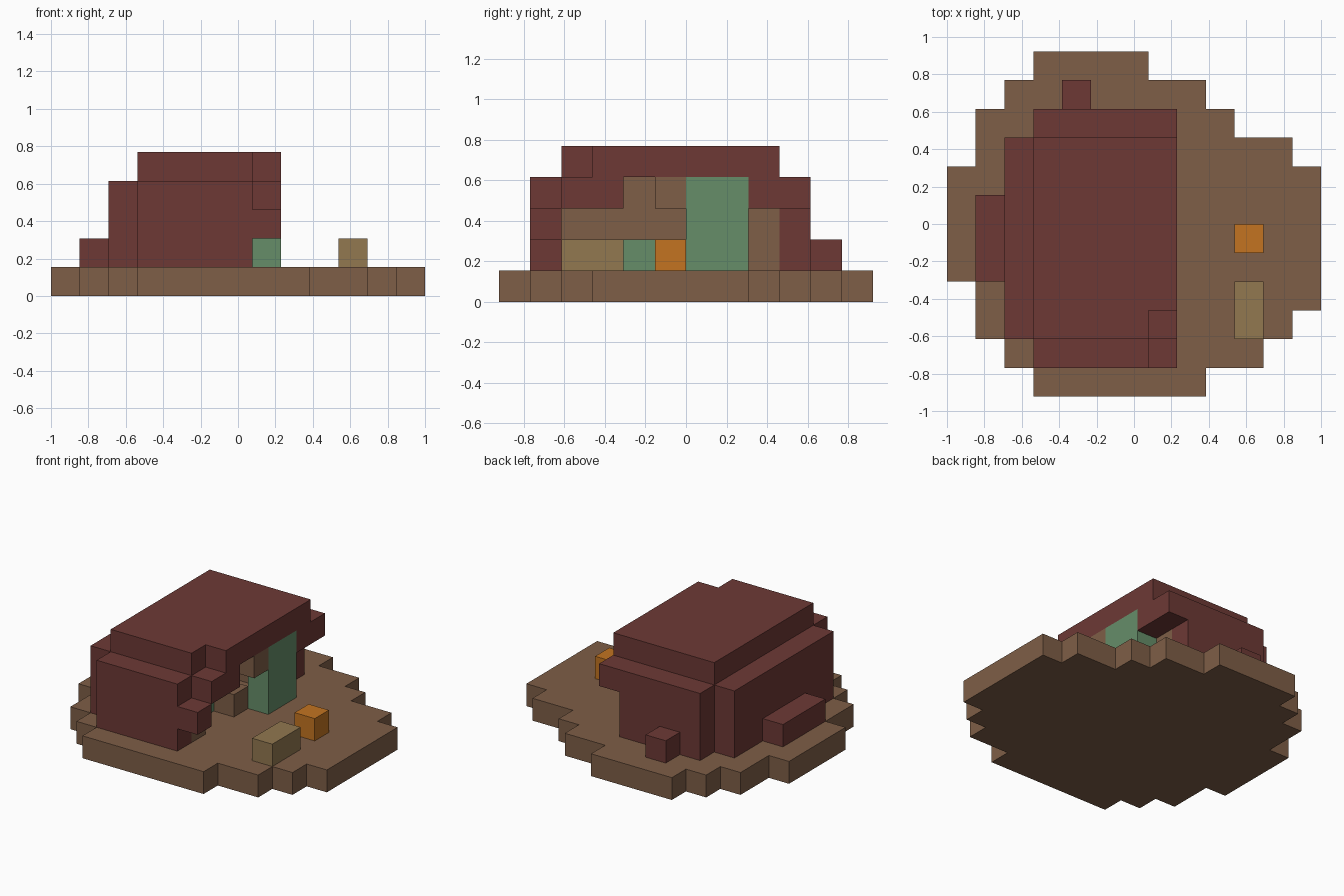
import bpy, bmesh
from mathutils import Vector

cube = bpy.data.objects.get("Cube")
if cube:
    bpy.data.objects.remove(cube, do_unlink=True)

U = 2 / 13                       # edge of one block
ORIGIN = Vector((-1, -6 * U, 0))


def material(name, srgb):
    lin = [((c / 255 + 0.055) / 1.055) ** 2.4 for c in srgb]
    m = bpy.data.materials.new(name)
    m.use_nodes = True
    m.diffuse_color = (*lin, 1)
    m.node_tree.nodes["Principled BSDF"].inputs["Base Color"].default_value = (*lin, 1)
    return m


brown = material("earth brown", (126, 94, 71))
red = material("dark red", (109, 57, 53))
green = material("leaf green", (102, 141, 105))
orange = material("orange", (195, 116, 33))
tan = material("tan", (146, 120, 80))


def cells(x0, x1, y0, y1, z0, z1):
    """Blocks filling a box given in grid steps."""
    return {(x, y, z) for x in range(x0, x1) for y in range(y0, y1) for z in range(z0, z1)}


# Ground: one span of blocks per row, front to back
spans = [(3, 9), (2, 11), (1, 12), (1, 13)] + [(0, 13)] * 4 + [(1, 12), (1, 10), (2, 9), (3, 7)]
ground = set().union(*(cells(a, b, y, y + 1, 0, 1) for y, (a, b) in enumerate(spans)))

# Shelter walls and roof, open toward +x
roof = cells(3, 8, 3, 9, 4, 5) | cells(3, 7, 2, 3, 4, 5)
front_wall = cells(3, 7, 1, 2, 1, 4) | cells(7, 8, 1, 2, 2, 3) | cells(7, 8, 2, 4, 3, 4)
back_wall = cells(3, 7, 9, 10, 1, 4) | cells(7, 8, 8, 10, 3, 4)
side_wall = cells(2, 3, 2, 9, 1, 4)

# Earth inside the shelter
lining = (cells(3, 5, 2, 9, 1, 4) | cells(5, 7, 8, 9, 1, 3)
          | cells(5, 7, 2, 3, 1, 2) | cells(5, 7, 5, 6, 1, 2))

parts = [
    ("ground", brown, ground),
    ("roof", red, roof),
    ("front_wall", red, front_wall),
    ("back_wall", red, back_wall),
    ("side_wall", red, side_wall),
    ("side_step", red, cells(1, 2, 4, 7, 1, 2)),
    ("back_step", red, cells(4, 5, 10, 11, 1, 2)),
    ("inner_earth", brown, lining),
    ("lintel", brown, cells(7, 8, 5, 6, 3, 4)),
    ("green_panel", green, cells(7, 8, 6, 8, 1, 4)),
    ("inner_green_block", green, cells(5, 6, 4, 5, 1, 2)),
    ("orange_block", orange, cells(10, 11, 5, 6, 1, 2)),
    ("tan_block", tan, cells(10, 11, 2, 4, 1, 2)),
]
solid = set().union(*(p[2] for p in parts))


def build(name, mat, blocks):
    """Make only the block faces that touch open air, then merge flat areas."""
    bm = bmesh.new()
    for c in blocks:
        for axis in range(3):
            for s in (-1, 1):
                n = [0, 0, 0]
                n[axis] = s
                if tuple(a + b for a, b in zip(c, n)) in solid:
                    continue
                n = Vector(n)
                u = Vector((n.y, n.z, n.x)) / 2
                v = n.cross(u)
                mid = Vector(c) + Vector((.5, .5, .5)) + n / 2
                corners = (mid - u - v, mid + u - v, mid + u + v, mid - u + v)
                bm.faces.new([bm.verts.new(ORIGIN + p * U) for p in corners])
    bmesh.ops.remove_doubles(bm, verts=bm.verts[:], dist=0.001)
    bmesh.ops.dissolve_limit(bm, angle_limit=0.01, verts=bm.verts[:], edges=bm.edges[:])
    mesh = bpy.data.meshes.new(name)
    bm.to_mesh(mesh)
    bm.free()
    mesh.materials.append(mat)
    bpy.context.collection.objects.link(bpy.data.objects.new(name, mesh))


for part in parts:
    build(*part)
